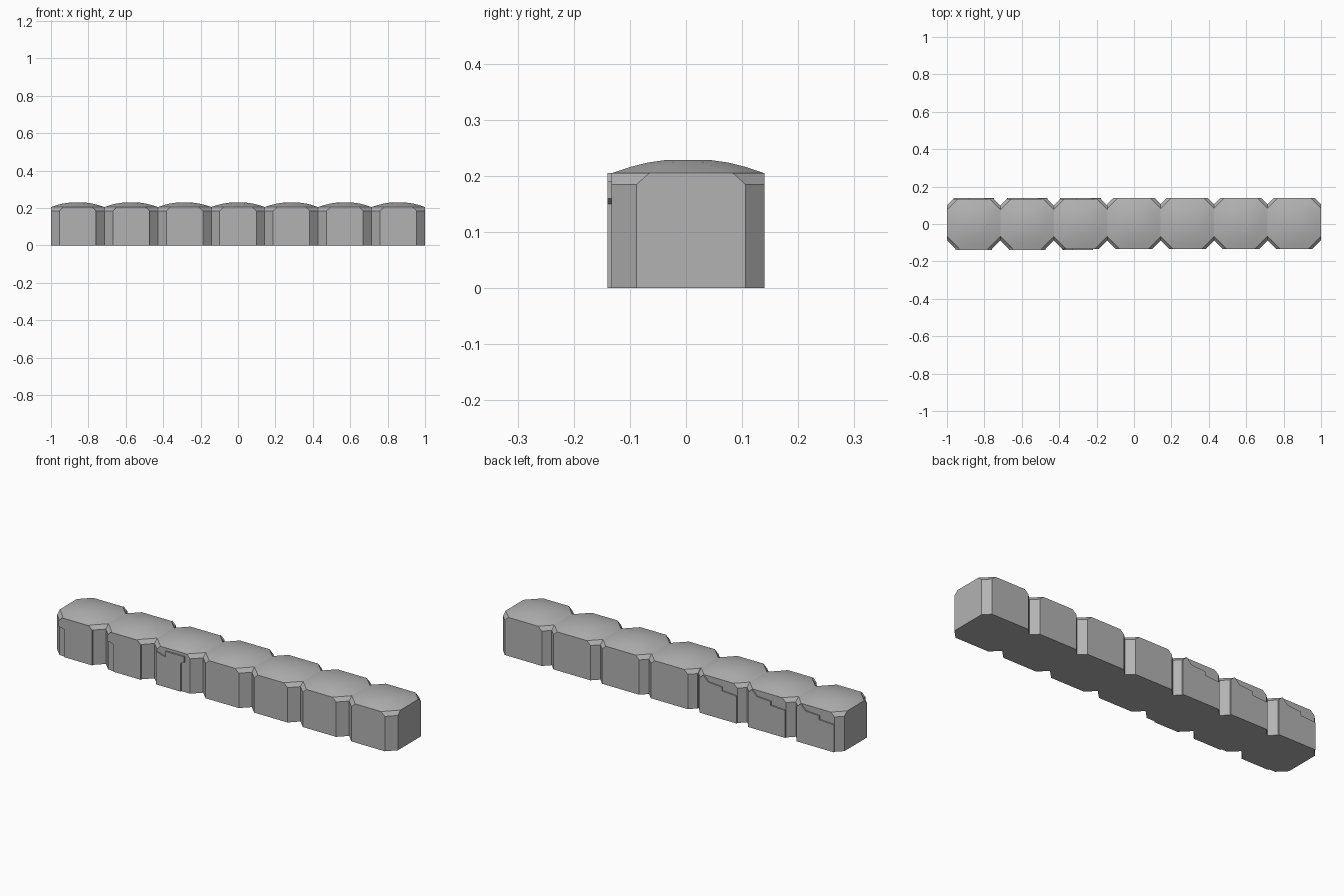
import bpy
import bmesh
import math

if "Cube" in bpy.data.objects:
    bpy.data.objects.remove(bpy.data.objects["Cube"], do_unlink=True)

COUNT = 7
PITCH = 2 / COUNT
FRONT, BACK = -0.133, 0.14
CHIP = 0.007          # depth of the chipped patches

stone = bpy.data.materials.new("stone_grey")
stone.use_nodes = True
stone.diffuse_color = (0.45, 0.45, 0.45, 1)
stone.node_tree.nodes["Principled BSDF"].inputs["Base Color"].default_value = (0.45, 0.45, 0.45, 1)


def finish(bm, name):
    bmesh.ops.recalc_face_normals(bm, faces=bm.faces)
    mesh = bpy.data.meshes.new(name)
    bm.to_mesh(mesh)
    bm.free()
    obj = bpy.data.objects.new(name, mesh)
    bpy.context.collection.objects.link(obj)
    mesh.materials.append(stone)
    bpy.ops.object.select_all(action='DESELECT')
    obj.select_set(True)
    bpy.context.view_layer.objects.active = obj
    bpy.ops.object.shade_smooth_by_angle(angle=math.radians(28))
    return obj


def octagon(bm, x0, x1, y0, y1, cut_front, cut_back, z):
    """Ring of eight points: a rectangle with cut corners."""
    f, b = cut_front, cut_back
    points = [(x0 + f, y0), (x1 - f, y0), (x1, y0 + f), (x1, y1 - b),
              (x1 - b, y1), (x0 + b, y1), (x0, y1 - b), (x0, y0 + f)]
    return [bm.verts.new((x, y, z)) for x, y in points]


def block(name, x0, back):
    """Cut-corner block with a softly domed top."""
    bm = bmesh.new()
    # inset from the outline, corner cuts, height
    levels = [(0, 0.045, 0.034, 0), (0, 0.045, 0.034, 0.185),
              (0, 0.067, 0.056, 0.205), (0.033, 0.055, 0.05, 0.216),
              (0.065, 0.045, 0.045, 0.224), (0.1, 0.025, 0.025, 0.229)]
    rings = [octagon(bm, x0 + i, x0 + PITCH - i, FRONT + i, back - i, f, b, z)
             for i, f, b, z in levels]
    for low, high in zip(rings, rings[1:]):
        for k in range(8):
            n = (k + 1) % 8
            bm.faces.new((low[k], low[n], high[n], high[k]))
    bm.faces.new(rings[0][::-1])
    bm.faces.new(rings[-1])
    return finish(bm, name)


def slab(name, outline, x0, y_in, y_out):
    """Thin broken layer of stone left standing on a block face."""
    bm = bmesh.new()
    face = bm.faces.new([bm.verts.new((x0 + x, y_in, z)) for x, z in outline])
    moved = bmesh.ops.extrude_face_region(bm, geom=[face])["geom"]
    verts = [v for v in moved if isinstance(v, bmesh.types.BMVert)]
    bmesh.ops.translate(bm, verts=verts, vec=(0, y_out - y_in, 0))
    return finish(bm, name)


front_step = [(0.08, 0), (0.08, 0.145), (0.045, 0.155), (0.045, 0.185),
              (0.065, 0.205), (0.22, 0.205), (0.241, 0.185), (0.241, 0)]
front_notch = [(0.045, 0), (0.045, 0.175), (0.1, 0.16), (0.1, 0.19),
               (0.21, 0.19), (0.21, 0.16), (0.19, 0.15), (0.19, 0)]
back_step = [(0.034, 0), (0.034, 0.145), (0.12, 0.15), (0.12, 0.17),
             (0.2, 0.175), (0.23, 0.205), (0.252, 0.185), (0.252, 0)]

for i in range(COUNT):
    x0 = -1 + i * PITCH
    chipped = i < 3
    block(f"block_{i + 1}", x0, BACK - CHIP if chipped else BACK)
    if chipped:
        front = front_notch if i == 2 else front_step
        slab(f"front_layer_{i + 1}", front, x0, FRONT + 0.001, FRONT - CHIP)
        slab(f"back_layer_{i + 1}", back_step, x0, BACK - CHIP - 0.001, BACK)
